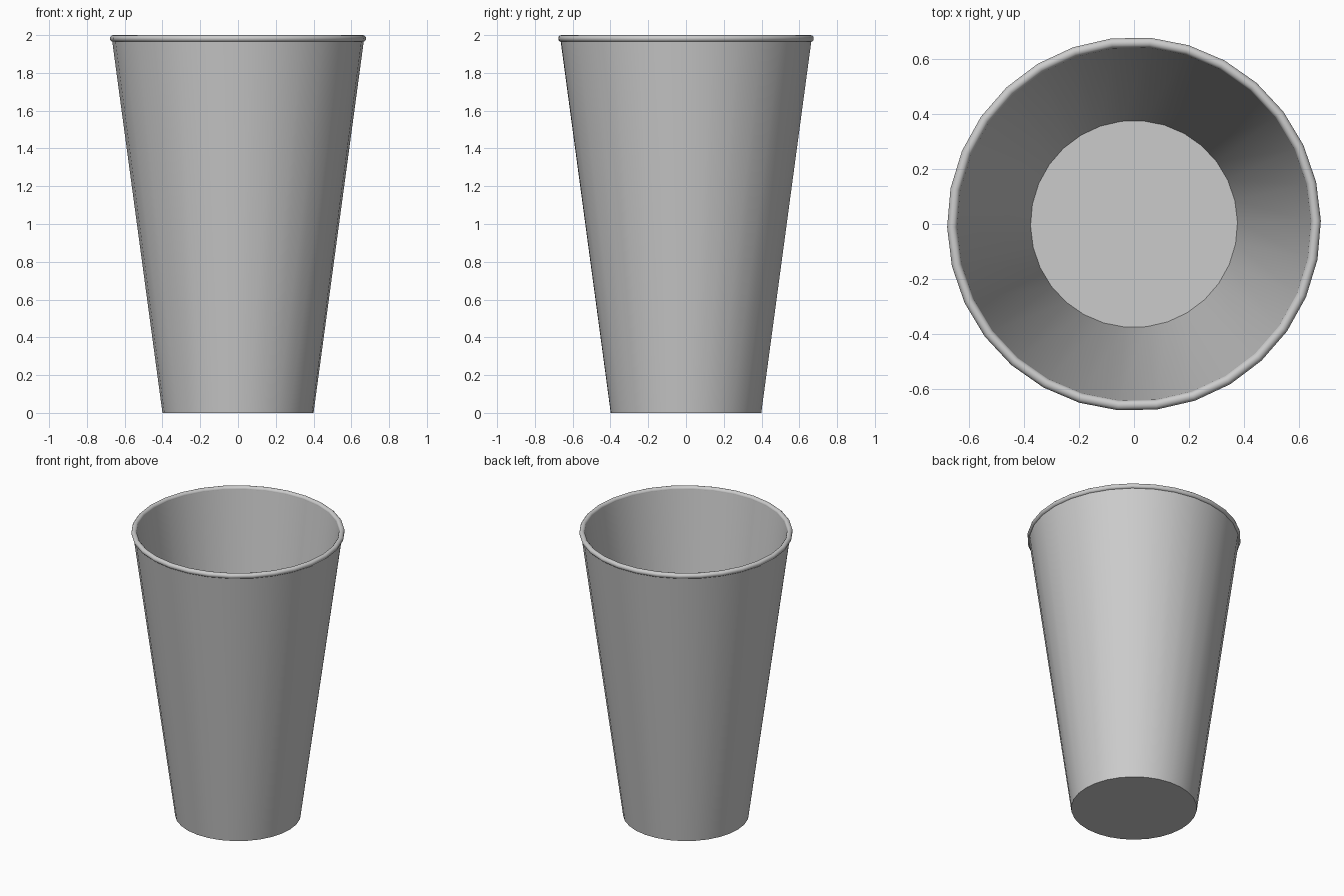
import bpy, bmesh, math

if "Cube" in bpy.data.objects:
    bpy.data.objects.remove(bpy.data.objects["Cube"])

SIDES = 30
PHASE = math.radians(1)


def lathe(name, profile, closed=False):
    """Revolve (radius, z) points about z; open profiles get capped ends."""
    bm = bmesh.new()
    rings = [[bm.verts.new((r * math.cos(PHASE + 2 * math.pi * i / SIDES),
                            r * math.sin(PHASE + 2 * math.pi * i / SIDES), z))
              for i in range(SIDES)] for r, z in profile]
    pairs = list(zip(rings, rings[1:]))
    if closed:
        pairs.append((rings[-1], rings[0]))
    else:
        bm.faces.new(rings[0])
        bm.faces.new(rings[-1])
    for a, b in pairs:
        for i in range(SIDES):
            j = (i + 1) % SIDES
            bm.faces.new((a[i], a[j], b[j], b[i]))
    bmesh.ops.recalc_face_normals(bm, faces=bm.faces)
    mesh = bpy.data.meshes.new(name)
    bm.to_mesh(mesh)
    bm.free()
    obj = bpy.data.objects.new(name, mesh)
    bpy.context.collection.objects.link(obj)
    bpy.ops.object.select_all(action='DESELECT')
    obj.select_set(True)
    bpy.context.view_layer.objects.active = obj
    bpy.ops.object.shade_smooth_by_angle(angle=math.radians(40))
    return obj


# Tapered body: outer base, outer wall, top edge, inner wall, inner floor
lathe("cup_body", [(0.40, 0.0), (0.668, 1.982), (0.643, 1.982), (0.376, 0.02)])

# Rolled rim
N = 12
lathe("rolled_rim", [(0.661 + 0.018 * math.cos(2 * math.pi * k / N),
                      1.982 + 0.018 * math.sin(2 * math.pi * k / N))
                     for k in range(N)], closed=True)
